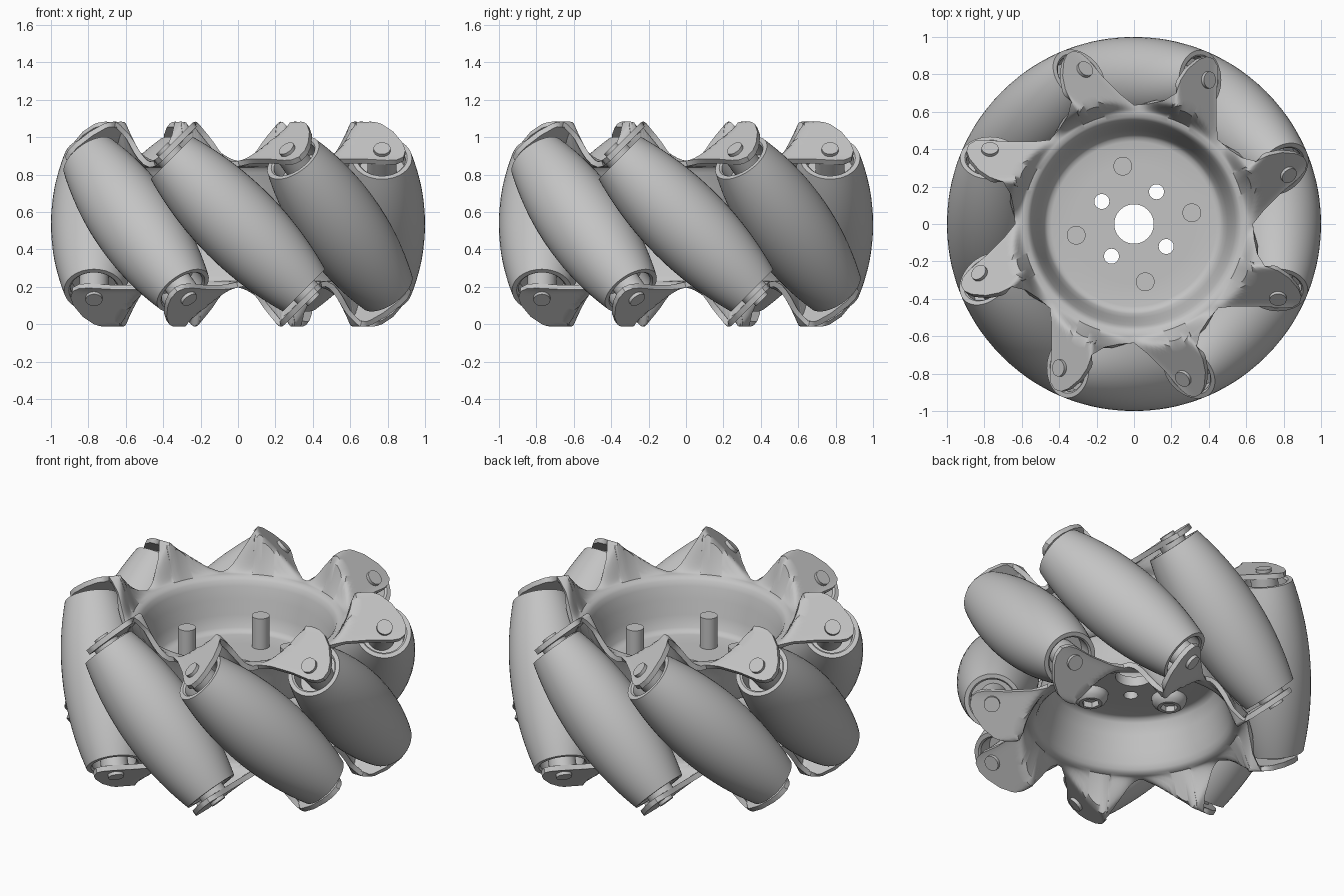
import bpy, bmesh
from math import sin, cos, pi, radians, sqrt, hypot, atan2
from mathutils import Matrix

if "Cube" in bpy.data.objects:
    bpy.data.objects.remove(bpy.data.objects["Cube"])

HEIGHT = 1.07
MID = HEIGHT / 2
AXIS_R = 0.77          # distance of roller axles from the wheel axis
LIP_R, LIP_Z = 0.595, 0.87
COUNT = 8
STEP = 2 * pi / COUNT

grey = bpy.data.materials.new("plain grey")
grey.use_nodes = True
grey.diffuse_color = (0.55, 0.55, 0.55, 1)
grey.node_tree.nodes["Principled BSDF"].inputs["Base Color"].default_value = (0.55, 0.55, 0.55, 1)


def place(name, mesh, matrix=Matrix()):
    obj = bpy.data.objects.new(name, mesh)
    bpy.context.scene.collection.objects.link(obj)
    obj.matrix_world = matrix
    return obj


def finish(mesh, angle=35):
    if not mesh.materials:
        mesh.materials.append(grey)
    mesh.polygons.foreach_set("use_smooth", [True] * len(mesh.polygons))
    mesh.set_sharp_from_angle(angle=radians(angle))
    return mesh


def to_mesh(name, bm):
    mesh = bpy.data.meshes.new(name)
    bm.to_mesh(mesh)
    bm.free()
    return mesh


def lathe(name, profile, steps=48, hexed=0):
    """Revolve (radius, z) points about z; the first `hexed` rings are hexagonal."""
    bm = bmesh.new()
    rings = []
    for row, (r, z) in enumerate(profile):
        ring = []
        for i in range(steps):
            a = 2 * pi * i / steps
            k = cos(pi / 6) / cos(a % (pi / 3) - pi / 6) if row < hexed else 1
            ring.append(bm.verts.new((r * k * cos(a), r * k * sin(a), z)))
        rings.append(ring)
    for lower, upper in zip(rings, rings[1:]):
        for i in range(steps):
            j = (i + 1) % steps
            bm.faces.new((lower[i], lower[j], upper[j], upper[i]))
    bm.faces.new(rings[0])
    bm.faces.new(rings[-1])
    bmesh.ops.recalc_face_normals(bm, faces=bm.faces)
    return finish(to_mesh(name, bm))


def spin(k):
    return Matrix.Rotation(k, 4, 'Z')


# Rollers: barrel whose outside just touches the wheel's rolling cylinder
def barrel_radius(t):
    d = hypot(AXIS_R, t / sqrt(2))
    return (1 - d) / sqrt(1 - (t * t / 2) / (2 * d * d))


half = 0.5
cup = [(0.07, 0.4), (0.125, 0.4), (0.125, half - 0.01), (0.135, half)]
barrel = [(barrel_radius(t), t) for t in [half * i / 12 for i in range(-12, 13)]]
roller_mesh = lathe("roller", [(r, -z) for r, z in cup] + barrel + cup[::-1])

# Axles: thin pin with a bushing at each end
pin_end = [(0.045, 0.574), (0.045, 0.535), (0.078, 0.535), (0.078, 0.38), (0.045, 0.38)]
axle_mesh = lathe("axle", [(r, -z) for r, z in pin_end] + pin_end[::-1], 32)

for k in range(COUNT):
    m = spin(k * STEP) @ Matrix.Translation((0, -AXIS_R, MID)) @ Matrix.Rotation(-pi / 4, 4, 'Y')
    place(f"roller_{k + 1}", roller_mesh, m)
    place(f"axle_{k + 1}", axle_mesh, m)


# Side plates: dished hub with eight folded tabs
def soft_min(a, b, k=0.04):
    h = max(k - abs(a - b), 0) / k
    return min(a, b) - h * h * k / 4


def fold_height(x):
    ramp = soft_min(x + 1.32, 0.82 - 1.2 * x)
    return -soft_min(-ramp, -0.862)


def smooth(t):
    t = min(max(t, 0), 1)
    return t * t * (3 - 2 * t)


dish = [(0.105, 0.565), (0.2, 0.565), (0.32, 0.565), (0.44, 0.565), (0.463, 0.57),
        (0.48, 0.59), (0.5, 0.66), (0.522, 0.75), (0.542, 0.82), (0.555, 0.85),
        (0.572, 0.866), (LIP_R, LIP_Z)]
# outline of one tab: sideways and outward distance
tab = [(-0.45, 0.45), (-0.44, 0.54), (-0.44, 0.68), (-0.45, 0.8), (-0.445, 0.85),
       (-0.425, 0.885), (-0.39, 0.895), (-0.35, 0.88), (-0.29, 0.83), (-0.25, 0.77),
       (-0.225, 0.7), (-0.16, 0.66), (-0.08, 0.642), (0, 0.636)]
SUB, ROWS = 3, 12

bm = bmesh.new()
columns = []
for k in range(COUNT):
    for (x0, y0), (x1, y1) in zip(tab, tab[1:]):
        for s in range(SUB):
            x, y = x0 + (x1 - x0) * s / SUB, y0 + (y1 - y0) * s / SUB
            a, reach = atan2(-y, x), hypot(x, y)
            points = list(dish)
            for j in range(1, ROWS + 1):
                r = LIP_R + (reach - LIP_R) * j / ROWS
                rise = smooth((r - LIP_R) / 0.08)
                points.append((r, LIP_Z + (fold_height(r * cos(a)) - LIP_Z) * rise))
            b = a + k * STEP
            columns.append([bm.verts.new((r * cos(b), r * sin(b), z)) for r, z in points])
for i, col in enumerate(columns):
    nxt = columns[(i + 1) % len(columns)]
    for j in range(len(col) - 1):
        bm.faces.new((col[j], col[j + 1], nxt[j + 1], nxt[j]))
plate_mesh = to_mesh("plate", bm)

# Helper that cuts the four mounting holes through both plates
bm = bmesh.new()
for k in range(4):
    bmesh.ops.create_cone(bm, cap_ends=True, segments=32, radius1=0.04, radius2=0.04, depth=0.4,
                          matrix=spin(radians(55) + k * pi / 2) @ Matrix.Translation((0.21, 0, MID)))
cutter = place("hole_cutter", to_mesh("hole_cutter", bm))
cutter.hide_render = True

flip = Matrix.Translation((0, 0, HEIGHT)) @ Matrix.Rotation(pi, 4, 'Y')
for name, matrix in (("top_plate", Matrix()), ("bottom_plate", flip)):
    plate = place(name, plate_mesh.copy(), matrix)
    solid = plate.modifiers.new("thickness", 'SOLIDIFY')
    solid.thickness, solid.offset = 0.03, -1
    holes = plate.modifiers.new("holes", 'BOOLEAN')
    holes.operation, holes.object, holes.solver = 'DIFFERENCE', cutter, 'EXACT'
    bpy.context.view_layer.update()
    graph = bpy.context.evaluated_depsgraph_get()
    result = bpy.data.meshes.new_from_object(plate.evaluated_get(graph))
    plate.modifiers.clear()
    result.materials.clear()
    plate.data = finish(result, 40)
bpy.data.objects.remove(cutter)

# Bolts: domed hex-socket heads below, shafts standing up inside the dish
bolt_mesh = lathe("bolt", [(0.05, 0.48), (0.05, 0.445), (0.065, 0.445), (0.085, 0.46),
                           (0.097, 0.48), (0.1, 0.505), (0.05, 0.505), (0.05, 0.755)], 36, 2)
for k in range(4):
    place(f"bolt_{k + 1}", bolt_mesh,
          spin(radians(11) + k * pi / 2) @ Matrix.Translation((0.315, 0, 0)))
